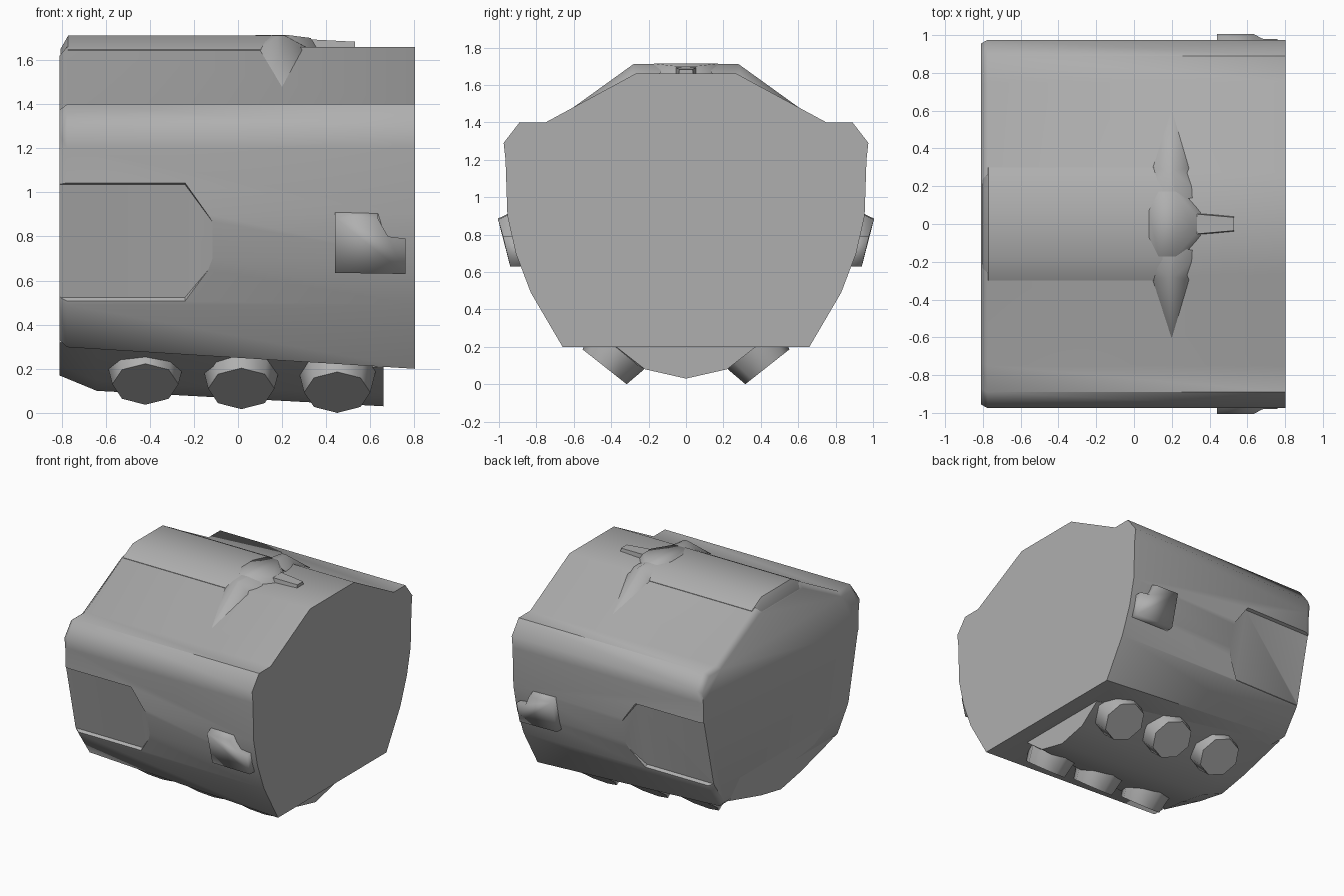
import bpy, bmesh, math
from mathutils import Vector

if "Cube" in bpy.data.objects:
    bpy.data.objects.remove(bpy.data.objects["Cube"])

grey = bpy.data.materials.new("dark_grey")
grey.diffuse_color = (.43, .43, .43, 1)
grey.use_nodes = True
grey.node_tree.nodes["Principled BSDF"].inputs["Base Color"].default_value = grey.diffuse_color


def smooth(ob, angle):
    bpy.ops.object.select_all(action='DESELECT')
    ob.select_set(True)
    bpy.context.view_layer.objects.active = ob
    bpy.ops.object.shade_smooth_by_angle(angle=math.radians(angle))


def finish(name, bm, angle):
    bmesh.ops.recalc_face_normals(bm, faces=bm.faces[:])
    me = bpy.data.meshes.new(name)
    bm.to_mesh(me)
    bm.free()
    me.materials.append(grey)
    ob = bpy.data.objects.new(name, me)
    bpy.context.collection.objects.link(ob)
    smooth(ob, angle)
    return ob


def loft(name, rings, angle=50):
    """Closed skin over rings of 3D points, with flat caps."""
    bm = bmesh.new()
    vs = [[bm.verts.new(p) for p in r] for r in rings]
    n = len(rings[0])
    for a, b in zip(vs, vs[1:]):
        for i in range(n):
            j = (i + 1) % n
            bm.faces.new((a[i], a[j], b[j], b[i]))
    bm.faces.new(vs[0])
    bm.faces.new(vs[-1])
    return finish(name, bm, angle)


def hull(name, pts, angle=80):
    bm = bmesh.new()
    for p in pts:
        bm.verts.new(p)
    bmesh.ops.convex_hull(bm, input=bm.verts[:])
    return finish(name, bm, angle)


def section(x, half):
    """Mirror a half (y, z) profile into a closed ring at x."""
    full = half + [(-y, z) for y, z in reversed(half) if y > 0]
    return [(x, y, z) for y, z in full]


# main body: faceted barrel with a chamfered left end and a sloping underside
side = [(.83, .49), (.91, .70), (.955, .90), (.965, 1.2), (.975, 1.29),
        (.89, 1.40), (.75, 1.40), (.27, 1.66)]


def body_ring(x, bottom, sy=1, sz=1):
    half = [(.66 + (bottom - .2) * .4, bottom)] + side
    return section(x, [(y * sy, .9 + (z - .9) * sz) for y, z in half])


body = loft("main_body", [body_ring(-.81, .3, .98, .945), body_ring(-.775, .298), body_ring(.803, .2)])

# shallow side recesses: flat floor, steep walls, ramped tip, open at the left end
slope = 1 / math.tan(math.radians(58))
for s in (1, -1):
    rings = []
    for x, floor, w in ((-1, -.02, .262), (-.24, -.02, .262), (-.10, .035, .08)):
        ring = []
        for h, u in ((floor, -w), (floor, w), (.4, w + (.4 - floor) * slope), (.4, -w - (.4 - floor) * slope)):
            ring.append((x, s * (.8975 + .975 * h + .222 * u), .775 - .222 * h + .975 * u))
        rings.append(ring)
    cutter = loft("recess_cutter", rings)
    cutter.hide_render = True
    mod = body.modifiers.new("recess", 'BOOLEAN')
    mod.operation = 'DIFFERENCE'
    mod.solver = 'EXACT'
    mod.object = cutter
    bpy.context.view_layer.objects.active = body
    bpy.ops.object.modifier_apply(modifier=mod.name)
    bpy.data.objects.remove(cutter)
smooth(body, 62)

# underside keel
loft("keel", [
    section(-.81, [(0, .17), (.24, .215), (.63, .32), (.5, .45)]),
    section(-.64, [(0, .10), (.24, .145), (.63, .30), (.5, .45)]),
    section(.66, [(0, .03), (.22, .08), (.38, .205), (.3, .3)])], 50)

# six eight-sided nozzles splayed outward from the keel
for s in (1, -1):
    axis = Vector((0, s * .62, -.785))
    across = Vector((0, s * .785, .62))
    for x, z in ((-.42, .13), (.015, .11), (.45, .093)):
        tip = Vector((x, s * .435, z))
        rings = []
        for depth, r in ((0, .15), (.14, .178), (.3, .178)):
            c = tip - axis * depth
            rings.append([c + r * (Vector((math.cos(a), 0, 0)) + across * math.sin(a))
                          for a in (math.tau * i / 8 for i in range(8))])
        loft("nozzle", rings)

# notched side plates, leaning with the hull, softly shaded
outline = [(.44, .635), (.76, .63), (.76, .79), (.68, .80), (.635, .90), (.44, .905)]
for s in (1, -1):
    outer = [(x, s * (1.0 + .24 * (z - .88)), z if z < .85 else z - .02) for x, z in outline]
    inner = [(x, s * .84, z if z < .85 else z + .06) for x, z in outline]
    loft("side_plate", [inner, outer], 100)

# raised strip carrying the roof slopes up to a higher flat
loft("roof_strip", [
    section(-.805, [(.30, 1.57), (.30, 1.59), (.18, 1.65)]),
    section(-.77, [(.30, 1.60), (.30, 1.647), (.182, 1.711)]),
    section(.15, [(.30, 1.60), (.30, 1.647), (.182, 1.711)])], 50)

# roof hub
hub = [(.08, .07), (.13, .17), (.22, .17), (.33, .05)]
hub += [(x, -y) for x, y in reversed(hub)]
hull("roof_hub", [(x, y, 1.714 if x < .3 else 1.70) for x, y in hub]
     + [(.19 + (x - .19) * 1.25, y * 1.3, 1.64) for x, y in hub])

# roof fins running down the slopes
for s in (1, -1):
    hull("roof_fin", [(x, s * y, z) for x, y, z in (
        (.14, .12, 1.712), (.22, .12, 1.712), (.18, .28, 1.712), (.21, .28, 1.712),
        (.20, .63, 1.46), (.02, .15, 1.63), (.36, .15, 1.63), (.08, .30, 1.63), (.31, .30, 1.63))])

# small spout on the hub
hull("roof_spout", [(x, s * y, z) for s in (1, -1) for x, y, z in (
    (.3, .06, 1.62), (.3, .055, 1.695), (.53, .045, 1.62), (.53, .035, 1.683))])
